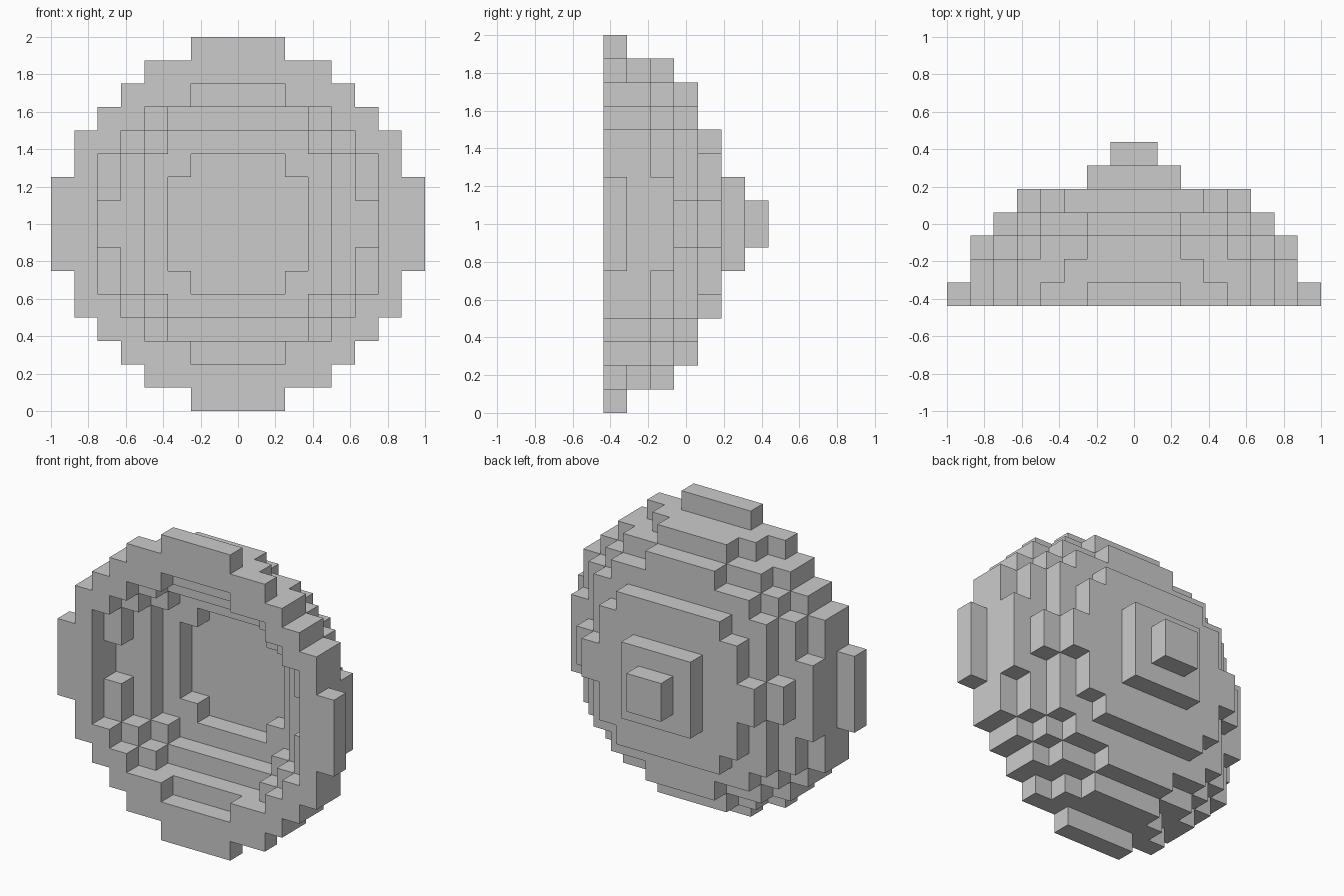
import bpy, bmesh
from math import radians
from mathutils import Vector

if "Cube" in bpy.data.objects:
    bpy.data.objects.remove(bpy.data.objects["Cube"])

S = 0.125  # block size

# Half-widths in blocks, per row counted outward from the centre height.
# One (outer, hole) pair per layer, from the front rim to the back tip.
LAYERS = [
    ([8, 8, 7, 7, 6, 5, 4, 2], [6, 6, 6, 5, 4, 2]),
    ([7, 7, 7, 7, 6, 5, 3], [6, 5, 5, 4, 3]),
    ([7, 7, 6, 6, 5, 4, 2], [4, 4, 4, 3]),
    ([6, 5, 5, 5, 4, 2], [3, 3, 2]),
    ([5, 4, 4, 3], []),
    ([2, 2], []),
    ([1], []),
]


def disc(rows):
    """Cells of a stepped disc mirrored left-right and up-down."""
    cells = set()
    for b, half in enumerate(rows):
        for x in range(-half, half):
            cells.update({(x, b), (x, -b - 1)})
    return cells


def block_shell(name, cells):
    """Mesh only the exposed sides of the blocks, then merge flat areas."""
    bm = bmesh.new()
    verts = {}

    def vert(p):
        key = tuple(p)
        if key not in verts:
            x, y, z = key
            verts[key] = bm.verts.new((x * S, y * S - 3.5 * S, z * S + 1))
        return verts[key]

    for c in cells:
        for axis in range(3):
            for side in (0, 1):
                n = list(c)
                n[axis] += 2 * side - 1
                if tuple(n) in cells:
                    continue
                u, v = (axis + 1) % 3, (axis + 2) % 3
                quad = []
                for du, dv in ((0, 0), (1, 0), (1, 1), (0, 1)):
                    p = list(c)
                    p[axis] += side
                    p[u] += du
                    p[v] += dv
                    quad.append(vert(p))
                bm.faces.new(quad if side else quad[::-1])

    bmesh.ops.dissolve_limit(bm, angle_limit=radians(1),
                             verts=bm.verts[:], edges=bm.edges[:])
    mesh = bpy.data.meshes.new(name)
    bm.to_mesh(mesh)
    bm.free()
    obj = bpy.data.objects.new(name, mesh)
    bpy.context.collection.objects.link(obj)
    return obj


# Hollow stepped dome: rim at the front, closed tip at the back
dome = {(x, y, z)
        for y, (outer, hole) in enumerate(LAYERS)
        for x, z in disc(outer) - disc(hole)}
block_shell("stepped_dome", dome)
